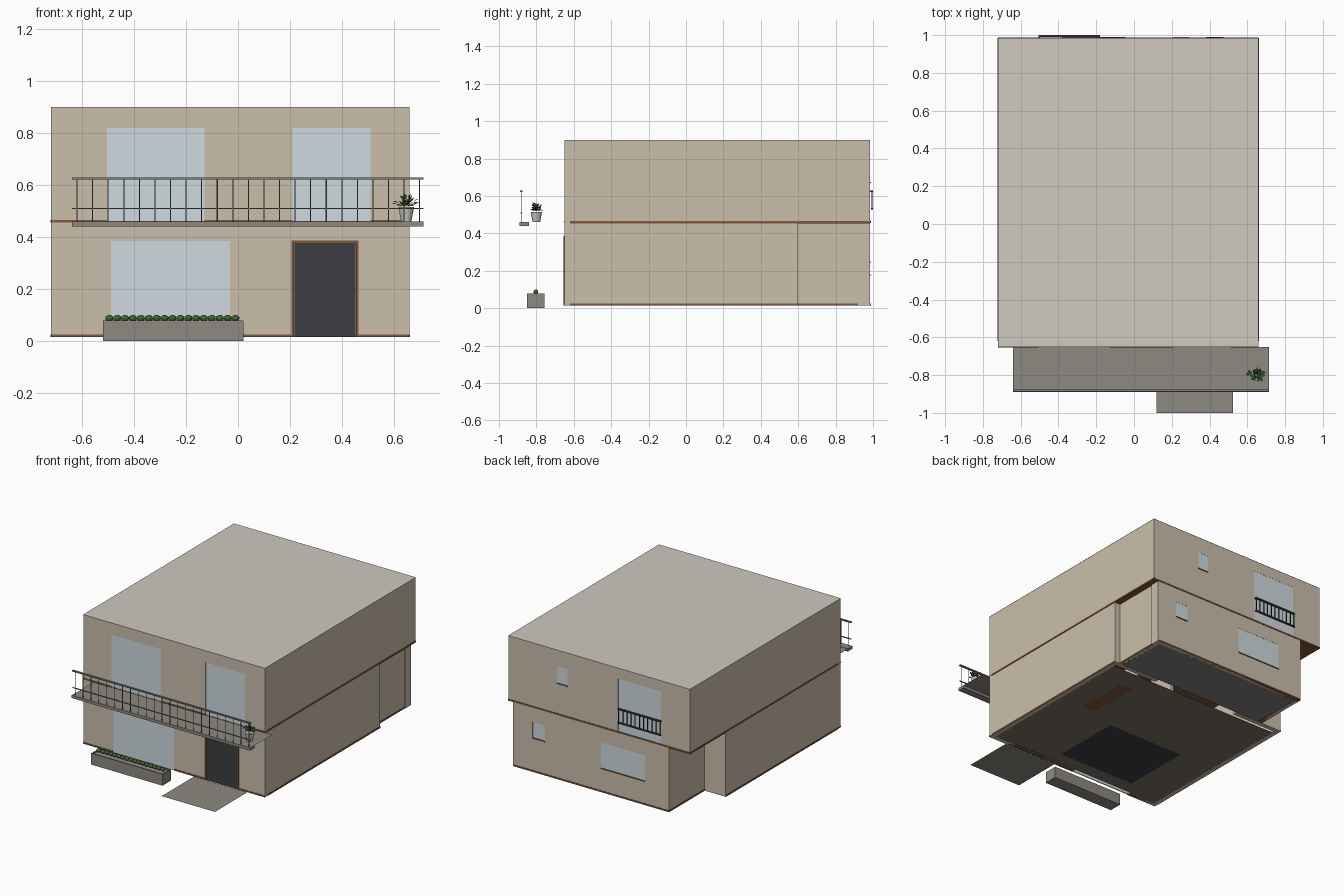
import bpy, bmesh, math, random
from mathutils import Matrix, Vector

if "Cube" in bpy.data.objects:
    bpy.data.objects.remove(bpy.data.objects["Cube"])

random.seed(4)


def mat(name, r, g, b):
    m = bpy.data.materials.new(name)
    m.diffuse_color = (r, g, b, 1)
    m.use_nodes = True
    m.node_tree.nodes["Principled BSDF"].inputs["Base Color"].default_value = m.diffuse_color
    return m


BEIGE = mat("wall_paint", 0.60, 0.52, 0.41)
ROOF = mat("roof_finish", 0.62, 0.58, 0.52)
BROWN = mat("brown_wood", 0.22, 0.10, 0.045)
GLASS = mat("glass", 0.62, 0.70, 0.74)
DARK = mat("dark_panel", 0.045, 0.047, 0.052)
STONE = mat("stone", 0.27, 0.25, 0.22)
FLOOR = mat("floor", 0.20, 0.17, 0.14)
STEEL = mat("steel", 0.22, 0.22, 0.23)
GREEN = mat("foliage", 0.05, 0.13, 0.035)
POT = mat("pot", 0.6, 0.58, 0.55)


def finish(name, bm, m):
    me = bpy.data.meshes.new(name)
    bm.to_mesh(me)
    bm.free()
    ob = bpy.data.objects.new(name, me)
    bpy.context.collection.objects.link(ob)
    me.materials.append(m)
    return ob


def add_box(bm, x0, x1, y0, y1, z0, z1):
    c = Vector(((x0 + x1) / 2, (y0 + y1) / 2, (z0 + z1) / 2))
    s = Matrix.Diagonal((x1 - x0, y1 - y0, z1 - z0, 1))
    bmesh.ops.create_cube(bm, size=1, matrix=Matrix.Translation(c) @ s)


def boxes(name, items, m):
    bm = bmesh.new()
    for b in items:
        add_box(bm, *b)
    return finish(name, bm, m)


def sheet(name, x0, x1, y0, y1, z, m):
    bm = bmesh.new()
    bm.faces.new([bm.verts.new(p) for p in
                  ((x0, y0, z), (x1, y0, z), (x1, y1, z), (x0, y1, z))])
    return finish(name, bm, m)


def wall(name, axis, c0, c1, a0, a1, z0, z1, m=BEIGE, holes=()):
    """Wall running along an axis, split around rectangular openings."""
    parts, pos = [], a0
    for h0, h1, hz0, hz1 in sorted(holes):
        parts += [(pos, h0, z0, z1), (h0, h1, z0, hz0), (h0, h1, hz1, z1)]
        pos = h1
    parts.append((pos, a1, z0, z1))
    out = []
    for p, q, b, t in parts:
        if q - p > 1e-4 and t - b > 1e-4:
            out.append((p, q, c0, c1, b, t) if axis == 'x' else (c0, c1, p, q, b, t))
    return boxes(name, out, m)


# main sizes
X0, X1, Y0, Y1 = -0.72, 0.66, -0.65, 0.985
YB, BX0, BX1 = 0.60, -0.56, 0.62          # narrower rear part of the ground floor
ZG, ZM, ZT, T = 0.015, 0.46, 0.90, 0.03

lower_front = [(-0.49, -0.03, ZG, 0.385), (0.21, 0.46, ZG, 0.385)]
upper_front = [(-0.505, -0.13, ZM, 0.82), (0.21, 0.51, ZM, 0.82)]
lower_back = [(-0.38, -0.045, 0.18, 0.355), (0.38, 0.475, 0.25, 0.355)]
upper_back = [(-0.50, -0.175, ZM, 0.825), (0.21, 0.29, 0.675, 0.79)]

# ground floor walls
wall("lower_front_wall", 'x', Y0, Y0 + T, X0, X1, ZG, ZM, holes=lower_front)
wall("lower_back_wall", 'x', Y1 - T, Y1, BX0, BX1, ZG, ZM, holes=lower_back)
wall("lower_right_wall", 'y', X1 - T, X1, Y0 + T, YB, ZG, ZM)
wall("lower_left_wall", 'y', X0, X0 + T, Y0 + T, YB, ZG, ZM)
wall("rear_right_wall", 'y', BX1 - T, BX1, YB - T, Y1 - T, ZG, ZM)
wall("rear_left_wall", 'y', BX0, BX0 + T, YB - T, Y1 - T, ZG, ZM)
wall("middle_wall", 'x', YB - T, YB, X0 + T, X1 - T, ZG, ZM,
     holes=[(-0.35, 0.3, ZG, 0.385)])
boxes("rear_corner_pilaster", [(BX1, BX1 + 0.006, 0.92, Y1, ZG, ZM)], BEIGE)

# upper floor walls
wall("upper_front_wall", 'x', Y0, Y0 + T, X0, X1, ZM, ZT, holes=upper_front)
wall("upper_back_wall", 'x', Y1 - T, Y1, X0, X1, ZM, ZT, holes=upper_back)
wall("upper_right_wall", 'y', X1 - T, X1, Y0 + T, Y1 - T, ZM, ZT)
wall("upper_left_wall", 'y', X0, X0 + T, Y0 + T, Y1 - T, ZM, ZT)

# roof, middle slab, ground floors and floor inlays seen from below
boxes("roof_slab", [(X0 + T, X1 - T, Y0 + T, Y1 - T, ZT - 0.012, ZT)], ROOF)
sheet("roof_finish", X0, X1, Y0, Y1, ZT + 0.001, ROOF)
boxes("middle_slab", [(X0, X1, Y0, Y1, 0.453, 0.462)], BROWN)
sheet("front_floor", X0 + T, X1 - T, Y0 + T, YB - 0.05, ZG + 0.002, FLOOR)
sheet("rear_floor", BX0 + T, BX1 - T, YB, Y1 - T, ZG + 0.002, STEEL)
sheet("rug", -0.42, 0.165, -0.525, -0.04, ZG, DARK)
sheet("floor_inlay", 0.35, 0.45, 0.03, 0.40, ZG, BROWN)

# interior partitions
for fl, (z0, z1) in enumerate(((ZG + 0.003, 0.452), (0.463, 0.887))):
    wall(f"partition_front_{fl}", 'x', -0.12, -0.10, X0 + T, X1 - T, z0, z1,
         holes=[(-0.2, -0.06, z0, z0 + 0.34)])
    wall(f"partition_side_{fl}", 'y', 0.04, 0.06, -0.10, 0.44, z0, z1,
         holes=[(0.1, 0.24, z0, z0 + 0.34)])
wall("partition_rear", 'x', 0.44, 0.46, X0 + T, X1 - T, 0.463, 0.887,
     holes=[(-0.3, -0.16, 0.463, 0.80)])

# brown skirting strips at both floor levels
P = 0.003
for z, tag in ((ZG, "lower"), (ZM - 0.004, "upper")):
    up = tag == "upper"
    t, ye = z + 0.01, (Y1 if up else YB)
    gaps = [(h[0], h[1], z, t) for h in (upper_front if up else lower_front)]
    wall(tag + "_front_skirting", 'x', Y0 - P, Y0 + T, X0, X1, z, t, BROWN, gaps)
    wall(tag + "_right_skirting", 'y', X1 - T, X1 + P, Y0 + T, ye, z, t, BROWN)
    wall(tag + "_left_skirting", 'y', X0 - P, X0 + T, Y0 + T, ye, z, t, BROWN)
    wall(tag + "_back_skirting", 'x', Y1 - T, Y1 + P, X0 if up else BX0,
         X1 if up else BX1, z, t, BROWN)
wall("rear_right_skirting", 'y', BX1 - T, BX1 + P, YB, 0.92, ZG, ZG + 0.01, BROWN)
wall("rear_left_skirting", 'y', BX0 - P, BX0 + T, YB, Y1, ZG, ZG + 0.01, BROWN)

# window panes and sills
for i, (a, b, z0, z1) in enumerate([lower_front[0]] + upper_front):
    boxes(f"front_window_{i}", [(a, b, Y0 + 0.001, Y0 + 0.008, z0, z1)], GLASS)
for i, (a, b, z0, z1) in enumerate(lower_back + upper_back):
    boxes(f"back_window_{i}", [(a, b, Y1 - 0.008, Y1 - 0.001, z0, z1)], GLASS)
    if z0 != ZM:
        boxes(f"back_sill_{i}", [(a, b, Y1 - 0.01, Y1 + 0.005, z0 - 0.006, z0)], BROWN)

# front door with wooden frame
boxes("front_door", [(0.218, 0.452, Y0 - 0.002, Y0 + 0.01, ZG, 0.376)], DARK)
boxes("door_frame", [(0.206, 0.216, Y0 - 0.005, Y0 + T, ZG, 0.387),
                     (0.454, 0.464, Y0 - 0.005, Y0 + T, ZG, 0.387),
                     (0.216, 0.454, Y0 - 0.005, Y0 + T, 0.376, 0.387)], BROWN)

# front balcony: thin deck, edge beam and railing
sheet("balcony_deck", -0.64, 0.715, -0.84, Y0, 0.458, STONE)
boxes("balcony_edge_beam", [(-0.64, 0.715, -0.89, -0.84, 0.44, 0.46)], STONE)
boxes("balcony_rails", [(-0.64, 0.715, -0.888, -0.874, 0.622, 0.629),
                        (-0.64, 0.715, -0.884, -0.878, 0.507, 0.512)], STEEL)


def balusters(name, xs, y, z0, z1, r):
    bm = bmesh.new()
    for x in xs:
        bmesh.ops.create_cone(bm, cap_ends=True, segments=8, radius1=r, radius2=r,
                              depth=z1 - z0, matrix=Matrix.Translation((x, y, (z0 + z1) / 2)))
    return finish(name, bm, STEEL if y < 0 else DARK)


balusters("balcony_balusters", [-0.62 + 0.06 * i for i in range(23)], -0.881, 0.46, 0.624, 0.002)

# small railing on the rear window
boxes("rear_railing_rails", [(-0.505, -0.18, 0.99, 1.0, 0.62, 0.63),
                             (-0.505, -0.18, 0.99, 1.0, 0.527, 0.535)], DARK)
balusters("rear_railing_balusters", [-0.50 + 0.0315 * i for i in range(11)], 0.995, 0.53, 0.625, 0.003)
boxes("rear_railing_mounts", [(x, x + 0.008, 0.97, 0.998, 0.62, 0.628) for x in (-0.505, -0.188)], DARK)

# entrance path
sheet("entrance_path", 0.12, 0.525, -1.0, Y0, 0.012, STONE)

# planter trough with a row of clipped shrubs
px0, px1, py0, py1, w = -0.52, 0.022, -0.85, -0.757, 0.008
boxes("planter", [(px0, px1, py0, py0 + w, 0, 0.078), (px0, px1, py1 - w, py1, 0, 0.078),
                  (px0, px0 + w, py0 + w, py1 - w, 0, 0.078),
                  (px1 - w, px1, py0 + w, py1 - w, 0, 0.078),
                  (px0 + w, px1 - w, py0 + w, py1 - w, 0, 0.07)], STONE)
bm = bmesh.new()
for i in range(17):
    m = Matrix.Translation((-0.496 + 0.0304 * i, -0.803, 0.087)) @ Matrix.Diagonal((0.016, 0.013, 0.013, 1))
    bmesh.ops.create_icosphere(bm, subdivisions=2, radius=1, matrix=m)
for f in bm.faces:
    f.smooth = True
finish("planter_shrubs", bm, GREEN)

# potted plant on the balcony
pc = Vector((0.648, -0.80, 0.46))
bm = bmesh.new()
bmesh.ops.create_cone(bm, cap_ends=True, segments=20, radius1=0.02, radius2=0.03, depth=0.055,
                      matrix=Matrix.Translation(pc + Vector((0, 0, 0.0275))))
finish("plant_pot", bm, POT)
bm = bmesh.new()
for i in range(60):
    a, e = random.uniform(0, 2 * math.pi), random.uniform(0.2, 1.3)
    d = Vector((math.cos(a) * math.cos(e), math.sin(a) * math.cos(e), math.sin(e)))
    side = Vector((-math.sin(a), math.cos(a), 0.2)) * 0.007
    base = pc + Vector((0, 0, 0.055)) + d * random.uniform(0.008, 0.038)
    pts = (base, base + d * 0.012 + side, base + d * 0.024 - Vector((0, 0, 0.004)), base + d * 0.012 - side)
    bm.faces.new([bm.verts.new(p) for p in pts])
finish("plant_leaves", bm, GREEN)
